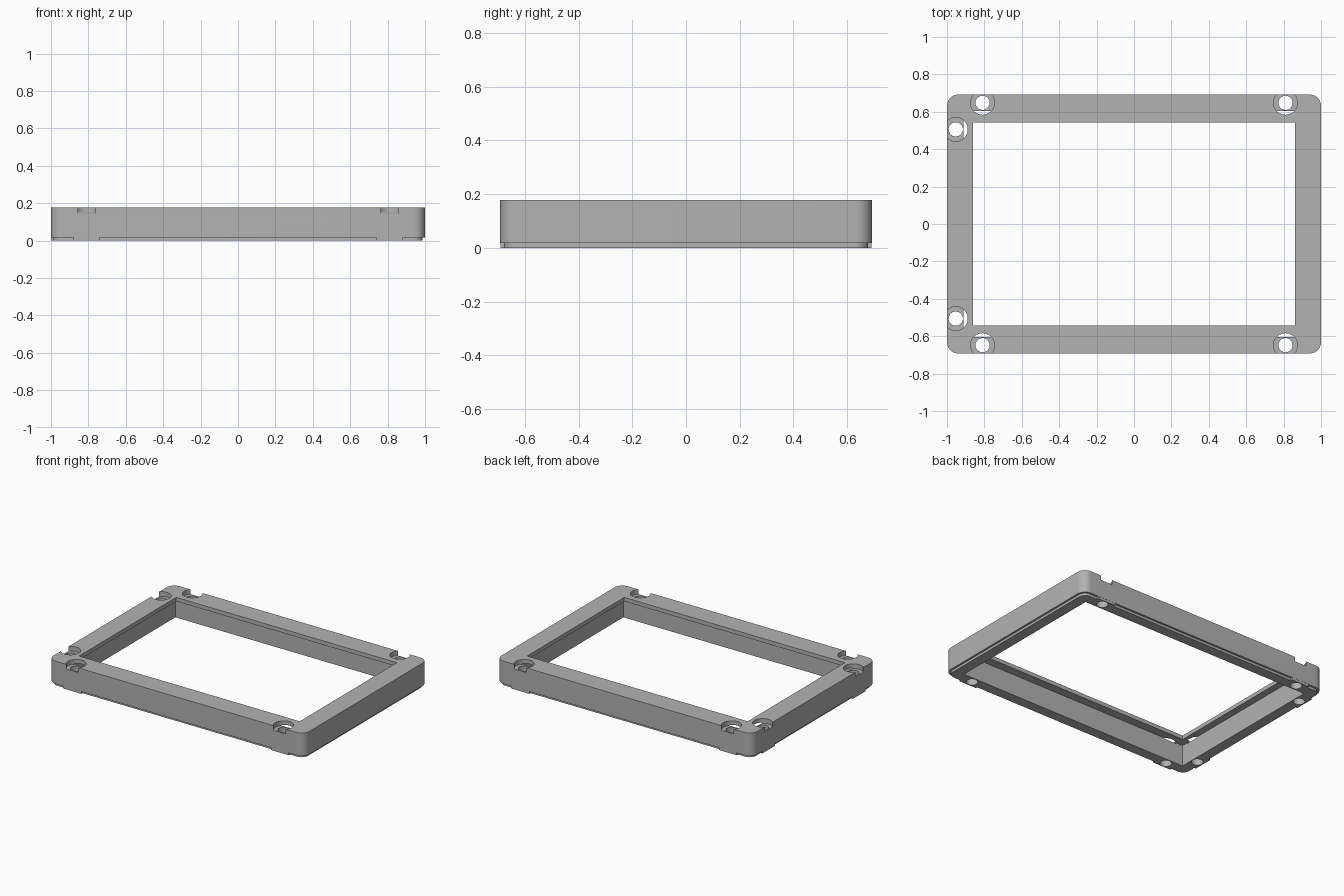
import bpy, bmesh, math

default = bpy.data.objects.get("Cube")
if default:
    bpy.data.objects.remove(default, do_unlink=True)

HALF_X, HALF_Y, TOP = 1.0, 0.692, 0.178
STEP = 0.017      # height of the recessed foot rim
INSET = 0.014     # how far the rim sits in from the walls
LIP_Z = 0.15      # underside of the inner top lip
SEAT_Z = 0.145    # floor of the screw recesses

grey = bpy.data.materials.new("plain_grey")
grey.use_nodes = True
grey.diffuse_color = (0.45, 0.45, 0.45, 1)
grey.node_tree.nodes["Principled BSDF"].inputs["Base Color"].default_value = (0.45, 0.45, 0.45, 1)


def prism(name, outline, z0, z1):
    """Extrude a flat outline from z0 to z1."""
    bm = bmesh.new()
    face = bm.faces.new([bm.verts.new((x, y, z0)) for x, y in outline])
    moved = bmesh.ops.extrude_face_region(bm, geom=[face])["geom"]
    bmesh.ops.translate(bm, vec=(0, 0, z1 - z0),
                        verts=[v for v in moved if isinstance(v, bmesh.types.BMVert)])
    bmesh.ops.recalc_face_normals(bm, faces=bm.faces)
    mesh = bpy.data.meshes.new(name)
    bm.to_mesh(mesh)
    bm.free()
    mesh.materials.append(grey)
    obj = bpy.data.objects.new(name, mesh)
    bpy.context.collection.objects.link(obj)
    return obj


def rectangle(hx, hy, cx=0, cy=0):
    return [(cx + sx * hx, cy + sy * hy) for sx, sy in ((-1, -1), (1, -1), (1, 1), (-1, 1))]


def rounded(hx, hy, r, steps=10):
    points = []
    for quarter, (sx, sy) in enumerate(((1, 1), (-1, 1), (-1, -1), (1, -1))):
        for i in range(steps + 1):
            a = math.pi / 2 * (quarter + i / steps)
            points.append((sx * (hx - r) + r * math.cos(a), sy * (hy - r) + r * math.sin(a)))
    return points


def circle(cx, cy, r, sides=40):
    return [(cx + r * math.cos(math.tau * i / sides), cy + r * math.sin(math.tau * i / sides))
            for i in range(sides)]


def combine(target, tool, operation):
    """Apply a boolean and delete the helper object."""
    mod = target.modifiers.new("combine", 'BOOLEAN')
    mod.operation, mod.solver, mod.object = operation, 'EXACT', tool
    bpy.ops.object.select_all(action='DESELECT')
    bpy.context.view_layer.objects.active = target
    target.select_set(True)
    bpy.ops.object.modifier_apply(modifier=mod.name)
    bpy.data.objects.remove(tool, do_unlink=True)


# Main frame block with the inset foot rim below it
frame = prism("bezel_frame", rounded(HALF_X, HALF_Y, 0.06), STEP, TOP)
combine(frame, prism("foot_rim", rounded(HALF_X - INSET, HALF_Y - INSET, 0.05), 0, 0.05), 'UNION')

# Screw positions: two on the front, two on the back, two on the -x side
long_side = [(sx * 0.81, sy * 0.648) for sx in (-1, 1) for sy in (-1, 1)]
short_side = [(-0.953, sy * 0.506) for sy in (-1, 1)]

# Foot pads that reach the outer wall under each screw
for x, y in long_side:
    cy = math.copysign(HALF_Y - 0.041, y)
    combine(frame, prism("pad", rectangle(0.07, 0.04, x, cy), 0, 0.04), 'UNION')
for x, y in short_side:
    combine(frame, prism("pad", rectangle(0.04, 0.07, 0.041 - HALF_X, y), 0, 0.04), 'UNION')

# Window opening and the wider cavity under the lip
combine(frame, prism("window", rectangle(0.862, 0.542), -0.1, TOP + 0.1), 'DIFFERENCE')
combine(frame, prism("cavity", rectangle(0.912, 0.604), -0.1, LIP_Z), 'DIFFERENCE')

# Screw holes and their open recesses
for x, y in long_side + short_side:
    combine(frame, prism("recess", circle(x, y, 0.064), SEAT_Z, TOP + 0.1), 'DIFFERENCE')
    combine(frame, prism("hole", circle(x, y, 0.038), -0.1, TOP + 0.1), 'DIFFERENCE')

bpy.ops.object.shade_smooth_by_angle(angle=math.radians(30))
